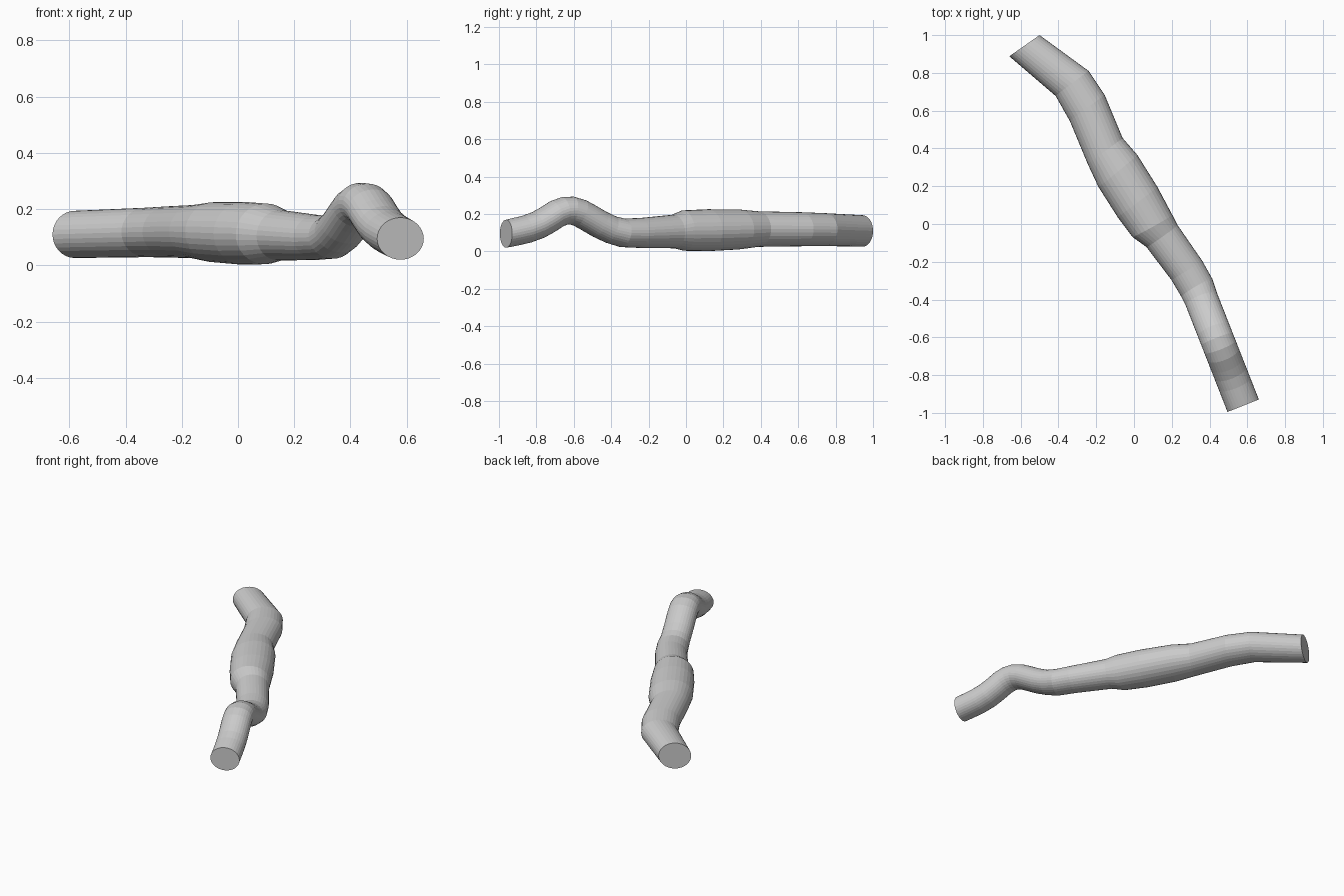
import bpy, bmesh, math
from mathutils import Vector

if "Cube" in bpy.data.objects:
    bpy.data.objects.remove(bpy.data.objects["Cube"])

SIDES = 32

# Plan-view stations: right edge x, y, left edge x, y, centre height, half height
plan = [
    (-0.50, 1.00, -0.66, 0.888, 0.110, 0.084),
    (-0.24, 0.81, -0.415, 0.678, 0.117, 0.088),
    (-0.155, 0.683, -0.34, 0.546, 0.119, 0.091),
    (-0.06, 0.455, -0.245, 0.318, 0.120, 0.095),
    (0.018, 0.365, -0.188, 0.196, 0.118, 0.107),
    (0.124, 0.196, -0.087, 0.037, 0.114, 0.112),
    (0.203, 0.048, -0.008, -0.069, 0.112, 0.108),
    (0.230, -0.005, 0.066, -0.122, 0.107, 0.090),
    (0.362, -0.196, 0.198, -0.296, 0.099, 0.080),
    (0.415, -0.291, 0.251, -0.386, 0.100, 0.077),
]
# Straight humped pipe: y and height of the centre line
hump = [(-0.40, 0.117), (-0.46, 0.145), (-0.52, 0.180), (-0.565, 0.205),
        (-0.61, 0.219), (-0.65, 0.217), (-0.69, 0.202), (-0.74, 0.170),
        (-0.79, 0.142), (-0.85, 0.120), (-0.90, 0.108), (-0.962, 0.095)]

stations = []
for rx, ry, lx, ly, z, h in plan:
    r, l = Vector((rx, ry, 0)), Vector((lx, ly, 0))
    stations.append(((r + l) / 2 + Vector((0, 0, z)), (r - l) / 2, h))
start, end = stations[-1][0], Vector((0.578, -0.962, 0))
for y, z in hump:
    t = (y - start.y) / (end.y - start.y)
    x = start.x + t * (end.x - start.x)
    stations.append((Vector((x, y, z)), Vector((0.083, 0.033, 0)), 0.075))

# Sweep elliptical rings along the pipe and cap both ends
bm = bmesh.new()
rings = []
last = len(stations) - 1
for i, (c, side, h) in enumerate(stations):
    up = Vector((0, 0, 1))
    if 0 < i < last:
        d = (stations[i + 1][0] - c).normalized() + (c - stations[i - 1][0]).normalized()
        up = side.cross(d).normalized()
        if up.z < 0:
            up.negate()
    rings.append([bm.verts.new(c + side * math.cos(a) + up * h * math.sin(a))
                  for a in (2 * math.pi * k / SIDES for k in range(SIDES))])
for a, b in zip(rings, rings[1:]):
    for k in range(SIDES):
        n = (k + 1) % SIDES
        bm.faces.new((a[k], a[n], b[n], b[k]))
bm.faces.new(rings[0])
bm.faces.new(rings[-1])
bmesh.ops.recalc_face_normals(bm, faces=bm.faces)

mesh = bpy.data.meshes.new("exhaust_pipe")
bm.to_mesh(mesh)
bm.free()
bpy.context.collection.objects.link(bpy.data.objects.new("exhaust_pipe", mesh))
